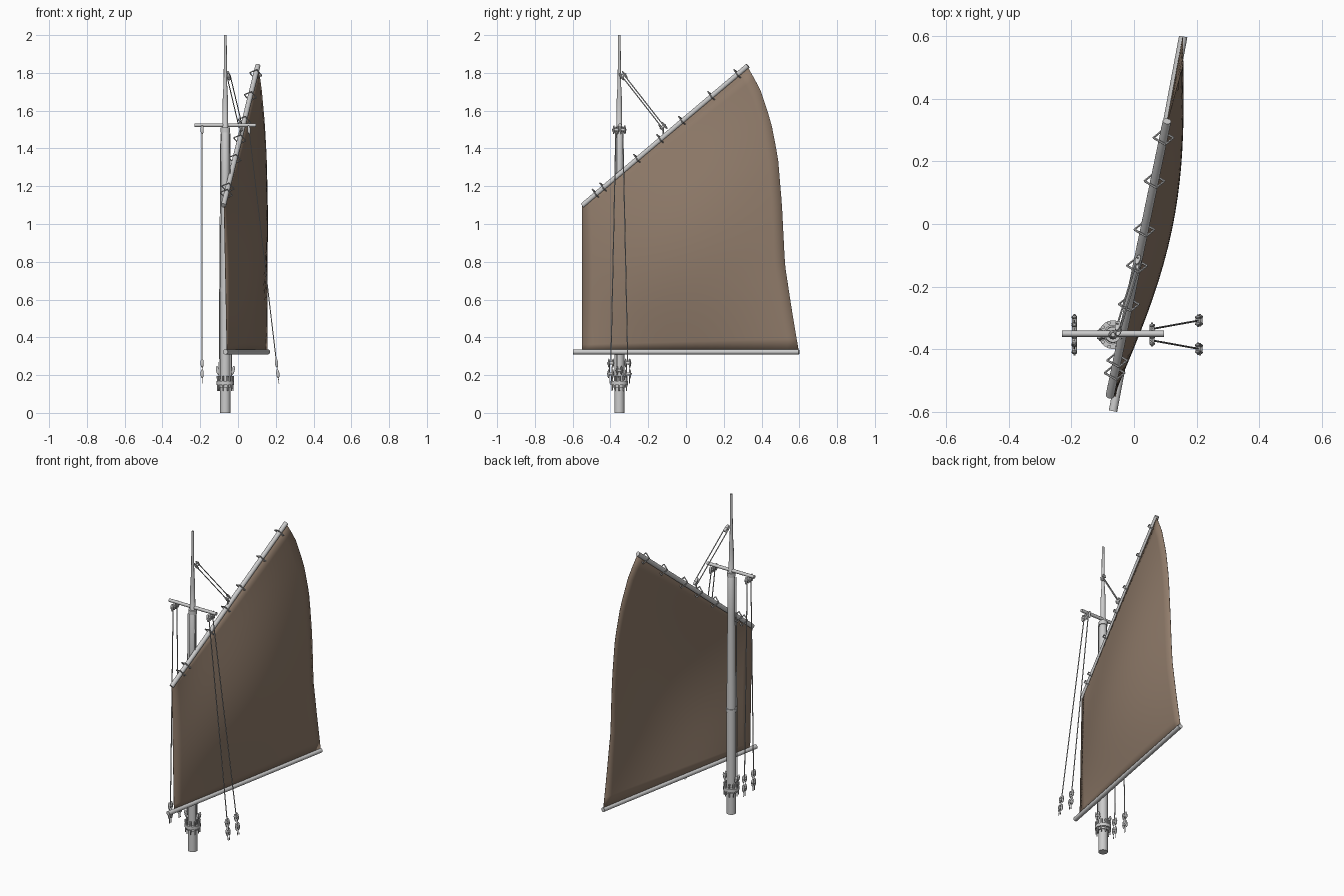
import bpy, bmesh, math
from mathutils import Vector, Matrix

if "Cube" in bpy.data.objects:
    bpy.data.objects.remove(bpy.data.objects["Cube"])

MX, MY = -0.067, -0.353


def finish(name, bm, angle=35):
    bmesh.ops.recalc_face_normals(bm, faces=bm.faces)
    me = bpy.data.meshes.new(name)
    bm.to_mesh(me)
    bm.free()
    ob = bpy.data.objects.new(name, me)
    bpy.context.collection.objects.link(ob)
    bpy.ops.object.select_all(action='DESELECT')
    ob.select_set(True)
    bpy.context.view_layer.objects.active = ob
    bpy.ops.object.shade_smooth_by_angle(angle=math.radians(angle))
    return ob


def axis_matrix(a, b):
    """Places local z along a to b, keeping local y as near world y as it can."""
    z = (b - a).normalized()
    ref = Vector((0, 1, 0)) if abs(z.y) < 0.95 else Vector((1, 0, 0))
    x = ref.cross(z).normalized()
    m = Matrix((x, z.cross(x), z)).transposed().to_4x4()
    m.translation = (a + b) / 2
    return m


def add_tube(bm, a, b, r1, r2=None, n=8):
    a, b = Vector(a), Vector(b)
    bmesh.ops.create_cone(bm, cap_ends=True, segments=n, radius1=r1,
                          radius2=r1 if r2 is None else r2,
                          depth=(b - a).length, matrix=axis_matrix(a, b))


def tube(name, a, b, r1, r2=None, n=16):
    bm = bmesh.new()
    add_tube(bm, a, b, r1, r2, n)
    return finish(name, bm)


def add_block(bm, p, d):
    """Pulley block: two cheeks, a sheave and an axle, long axis along d."""
    p, d = Vector(p), Vector(d).normalized()
    m = axis_matrix(p - d, p + d)
    for s in (-1, 1):
        bmesh.ops.create_uvsphere(bm, u_segments=10, v_segments=8, radius=1,
            matrix=m @ Matrix.Translation((0, s * 0.011, 0)) @ Matrix.Diagonal((0.009, 0.006, 0.024, 1)))
    add_tube(bm, m @ Vector((0, -0.010, 0)), m @ Vector((0, 0.010, 0)), 0.008, n=12)
    add_tube(bm, m @ Vector((0, -0.020, 0)), m @ Vector((0, 0.020, 0)), 0.003, n=8)


# mast: lathed profile, stepped at the crosstree
prof = [(0, 0), (0.027, 0), (0.027, 0.7), (0.022, 1.25), (0.021, 1.50), (0.015, 1.51),
        (0.014, 1.66), (0.009, 1.75), (0.007, 2.0), (0, 2.0)]
bm = bmesh.new()
vs = [bm.verts.new((MX + r, MY, z)) for r, z in prof]
es = [bm.edges.new(e) for e in zip(vs, vs[1:])]
bmesh.ops.spin(bm, geom=vs + es, cent=(MX, MY, 0), axis=(0, 0, 1), angle=math.tau, steps=18)
bmesh.ops.remove_doubles(bm, verts=bm.verts, dist=1e-4)
finish("mast", bm)
tube("mast_band", (MX, MY, 0.64), (MX, MY, 0.66), 0.031)
tube("mast_cap", (MX, MY, 1.485), (MX, MY, 1.51), 0.025)

# pin rail with belaying pins
tube("pin_rail", (MX, MY, 0.148), (MX, MY, 0.168), 0.046, n=20)
tube("pin_rail_lower", (MX, MY, 0.135), (MX, MY, 0.148), 0.036, n=20)
bm = bmesh.new()
for i in range(10):
    a = math.tau * i / 10
    x, y = MX + 0.040 * math.cos(a), MY + 0.040 * math.sin(a)
    add_tube(bm, (x, y, 0.115), (x, y, 0.168), 0.003, 0.005)
    add_tube(bm, (x, y, 0.168), (x, y, 0.195), 0.005, 0.006)
finish("belaying_pins", bm)

# spars
YA, YB = Vector((-0.077, -0.548, 1.098)), Vector((0.105, 0.328, 1.838))
BA, BB = Vector((-0.067, -0.597, 0.323)), Vector((0.157, 0.598, 0.323))
tube("yard", YA, YB, 0.0135)
tube("boom", BA, BB, 0.0135)
tube("crosstree", (-0.23, MY + .003, 1.523), (0.096, MY + .003, 1.523), 0.010, n=12)

# lashing loops around the yard
bm = bmesh.new()
for y in (-0.475, -0.435, -0.256, -0.133, -0.018, 0.137, 0.275):
    c = YA.lerp(YB, (y - YA.y) / (YB.y - YA.y))
    d = (YB - YA).normalized()
    m = axis_matrix(c - d, c + d)
    loop = [m @ Vector((0.033 * math.cos(k * math.pi / 2), 0.033 * math.sin(k * math.pi / 2), 0))
            for k in range(4)]
    for k in range(4):
        add_tube(bm, loop[k], loop[(k + 1) % 4], 0.0035, n=6)
finish("yard_lashings", bm)

# sail: ruled between luff and curved leech, bellied toward +x
LEECH = [(0.33, 0.596), (0.545, 0.56), (0.783, 0.524), (1.10, 0.508), (1.35, 0.487),
         (1.54, 0.45), (1.72, 0.39), (1.832, 0.326)]


def leech_y(z):
    for (z0, y0), (z1, y1) in zip(LEECH, LEECH[1:]):
        if z <= z1 + 1e-6:
            return y0 + (y1 - y0) * (z - z0) / (z1 - z0)
    return LEECH[-1][1]


NU, NV = 20, 24
bm = bmesh.new()
rows = []
for j in range(NV + 1):
    v = j / NV
    zl = 0.33 + 1.502 * v
    row = []
    for i in range(NU + 1):
        u = i / NU
        y = -0.55 + (leech_y(zl) + 0.55) * u
        z = (0.33 + 0.772 * v) * (1 - u) + zl * u
        base = BA.x + (BB.x - BA.x) * (y - BA.y) / (BB.y - BA.y)
        top = YA.x + (YB.x - YA.x) * (y - YA.y) / (YB.y - YA.y) + 0.004
        belly = math.sin(math.pi * v) * (0.075 * math.sin(math.pi * u) + 0.014 * u)
        row.append(bm.verts.new((base * (1 - v) + top * v + belly, y, z)))
    rows.append(row)
for j in range(NV):
    for i in range(NU):
        bm.faces.new((rows[j][i], rows[j][i + 1], rows[j + 1][i + 1], rows[j + 1][i]))
sail = finish("sail", bm, 60)
mod = sail.modifiers.new("thickness", 'SOLIDIFY')
mod.thickness = 0.002
mat = bpy.data.materials.new("sail_cloth")
mat.diffuse_color = (0.28, 0.20, 0.145, 1)
mat.use_nodes = True
mat.node_tree.nodes["Principled BSDF"].inputs["Base Color"].default_value = mat.diffuse_color
sail.data.materials.append(mat)

# shrouds: two per side, from the crosstree down to a pair of blocks
ropes, blocks = bmesh.new(), bmesh.new()
for xt, xb in ((-0.19, -0.19), (0.056, 0.217)):
    for s in (-1, 1):
        top = Vector((xt, MY + s * 0.018, 1.515))
        end = Vector((xb, MY + s * 0.047, 0.155))
        d = end - top
        add_tube(ropes, top, top + d * 0.92, 0.003, n=6)
        for t in (0.92, 0.962):
            add_block(blocks, top + d * t, d)
        for o in (-0.007, 0.007):
            off = Vector((0, o, 0))
            add_tube(ropes, top + d * 0.92 + off, end + off, 0.002, n=6)
        add_block(blocks, top + d * 0.012, d)

# halyard between masthead and yard
h0, h1 = Vector((-0.050, -0.333, 1.785)), Vector((0.014, -0.122, 1.515))
for o in (-0.008, 0.008):
    add_tube(ropes, h0 + Vector((o, o * .6, o * .6)), h1 + Vector((o, o * .6, o * .6)), 0.003, n=6)
for p in (h0, h1):
    add_block(blocks, p, h1 - h0)
add_tube(ropes, h0, (MX, MY, 1.80), 0.004, n=6)
add_tube(ropes, h1, (0.012, -0.120, 1.46), 0.004, n=6)

# falls running down beside the mast
for s in (-1, 1):
    x = MX + s * 0.033
    add_tube(ropes, (MX + s * 0.024, MY - 0.012, 1.48), (x, MY - 0.012, 0.17), 0.003, n=6)
    add_block(blocks, (x + s * 0.008, MY, 0.225), (s * 0.2, 0, 1))
finish("rigging_ropes", ropes)
finish("pulley_blocks", blocks)
